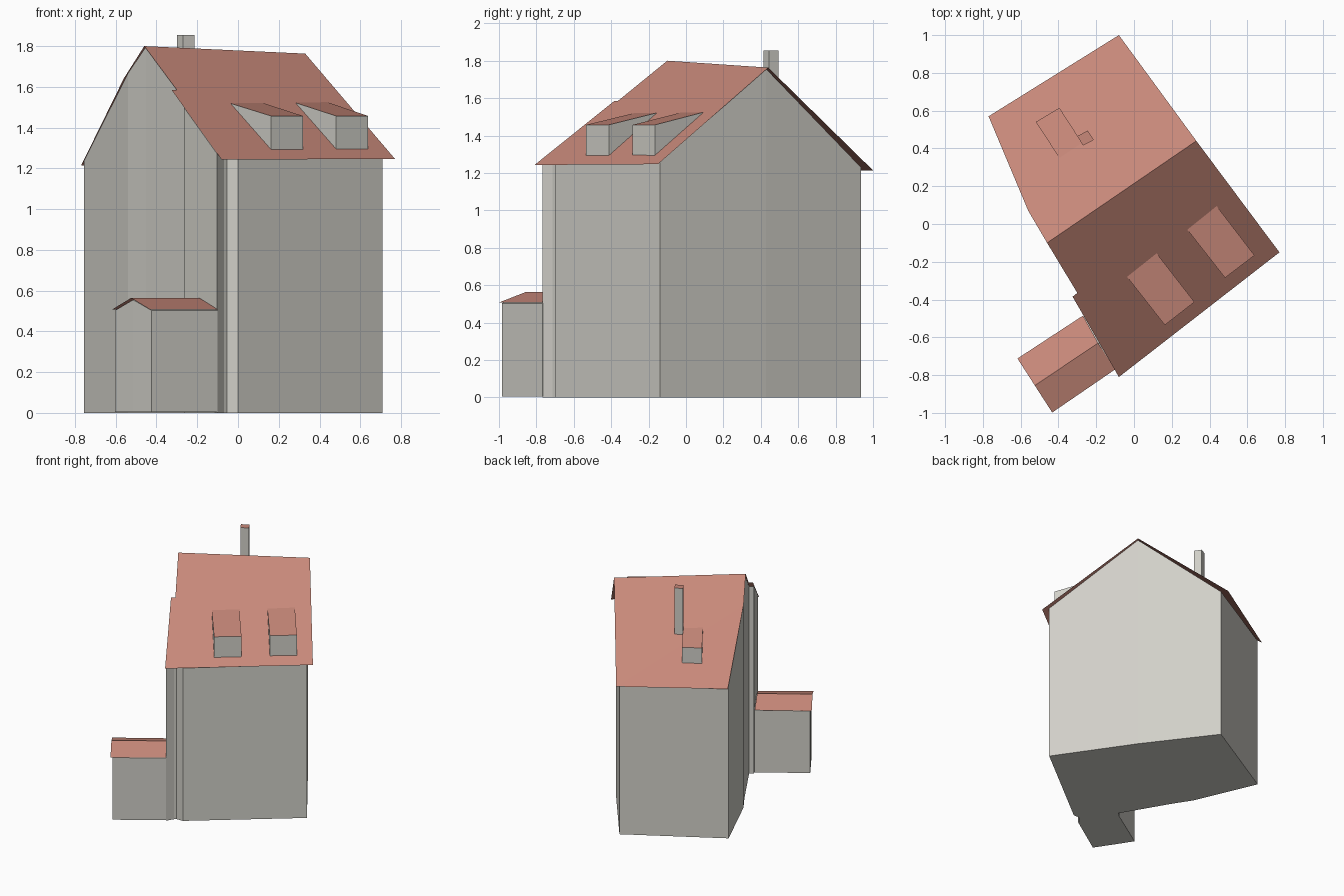
import bpy
import bmesh

cube = bpy.data.objects.get("Cube")
if cube:
    bpy.data.objects.remove(cube, do_unlink=True)


def material(name, rgb):
    m = bpy.data.materials.new(name)
    m.use_nodes = True
    m.diffuse_color = (*rgb, 1)
    m.node_tree.nodes["Principled BSDF"].inputs["Base Color"].default_value = (*rgb, 1)
    return m


PLASTER = material("grey_plaster", (0.64, 0.63, 0.58))
TILE = material("red_tile", (0.58, 0.25, 0.195))


def roof_z(x, y):
    """Height of the main roof: the lower of its two slopes."""
    front = 1.80 - 0.70 * ((x + 0.46) * 0.61 - (y + 0.10) * 0.795)
    back = 1.80 - 0.80 * (-(x + 0.46) * 0.529 + (y + 0.10) * 0.849)
    return min(front, back)


def build(name, verts, faces, mats, tiled=(), solid=True):
    """Make an object; faces listed in tiled get the second material."""
    bm = bmesh.new()
    vs = [bm.verts.new(v) for v in verts]
    for i, f in enumerate(faces):
        face = bm.faces.new([vs[k] for k in f])
        face.material_index = 1 if i in tiled else 0
    if solid:
        bmesh.ops.recalc_face_normals(bm, faces=bm.faces[:])
    else:
        for f in bm.faces:
            f.normal_update()
            if f.normal.z < 0:
                f.normal_flip()
    bmesh.ops.triangulate(bm, faces=[f for f in bm.faces if len(f.verts) > 4])
    mesh = bpy.data.meshes.new(name)
    bm.to_mesh(mesh)
    bm.free()
    for m in mats:
        mesh.materials.append(m)
    ob = bpy.data.objects.new(name, mesh)
    bpy.context.collection.objects.link(ob)
    return ob


def prism(name, plan, z0, tops, caps, mats=(PLASTER,), tiled=()):
    """Walls over a plan outline, with a height per corner; caps close the top."""
    n = len(plan)
    verts = [(x, y, z0) for x, y in plan]
    verts += [(x, y, z) for (x, y), z in zip(plan, tops)]
    faces = [[n + k for k in c] for c in caps]
    faces.append(list(range(n)))
    faces += [(i, (i + 1) % n, n + (i + 1) % n, n + i) for i in range(n)]
    return build(name, verts, faces, mats, tiled)


# House walls, starting and splitting at the two ridge ends;
# the side wall steps out beside the porch and the front corner is notched
plan = [(-0.452, -0.095), (-0.235, -0.465), (-0.265, -0.485), (-0.103, -0.768),
        (-0.069, -0.713), (-0.054, -0.70), (0, -0.70), (0.71, -0.14),
        (0.32, 0.428), (-0.064, 0.935), (-0.755, 0.538), (-0.54, 0.042)]
tops = [roof_z(x, y) - 0.004 for x, y in plan]
tops[9] -= 0.03
prism("house_walls", plan, 0, tops, [list(range(9)), [8, 9, 10, 11, 0]])

# Main roof, two thin slopes sharing the ridge
edge = [(-0.46, -0.10), (0.33, 0.44), (0.77, -0.15), (-0.08, -0.81),
        (-0.325, -0.385), (-0.30, -0.365), (-0.08, 1.0), (-0.77, 0.57),
        (-0.56, 0.07)]
build("main_roof", [(x, y, roof_z(x, y)) for x, y in edge],
      [[0, 5, 4, 3, 2, 1], [0, 1, 6, 7, 8]], [TILE], solid=False)


# Dormers: plaster front and cheeks, tiled lean-to top
def dormer(name, front_a, front_b, back_b, back_a, top):
    low = [(x, y, roof_z(x, y)) for x, y in (front_a, front_b)]
    high = [(x, y, top) for x, y in (front_a, front_b)]
    back = [(x, y, roof_z(x, y)) for x, y in (back_b, back_a)]
    build(name, low + high + back,
          [(2, 3, 4, 5), (0, 1, 3, 2), (1, 4, 3), (0, 2, 5), (0, 5, 4, 1)],
          [PLASTER, TILE], tiled=(0,))


dormer("front_dormer_right", (0.163, -0.535), (0.32, -0.413), (0.12, -0.155), (-0.037, -0.28), 1.457)
dormer("front_dormer_left", (0.482, -0.285), (0.638, -0.166), (0.438, 0.095), (0.282, -0.03), 1.457)
dormer("back_dormer", (-0.52, 0.54), (-0.395, 0.615), (-0.275, 0.43), (-0.395, 0.35), 1.465)

# Chimney with tiled cap
prism("chimney", [(-0.30, 0.465), (-0.245, 0.495), (-0.213, 0.445), (-0.27, 0.415)],
      1.45, [1.855] * 4, [[0, 1, 2, 3]], (PLASTER, TILE), tiled=(0,))

# Side porch with its own small gabled roof
prism("porch_walls",
      [(-0.603, -0.713), (-0.515, -0.85), (-0.425, -0.985),
       (-0.10, -0.768), (-0.185, -0.628), (-0.262, -0.492)],
      0.005, [0.503, 0.555, 0.503, 0.503, 0.555, 0.503],
      [[0, 1, 4, 5], [1, 2, 3, 4]])
build("porch_roof",
      [(-0.617, -0.712, 0.508), (-0.27, -0.485, 0.508), (-0.19, -0.63, 0.564),
       (-0.525, -0.855, 0.564), (-0.433, -0.998, 0.508), (-0.10, -0.77, 0.508)],
      [[0, 1, 2, 3], [3, 2, 5, 4]], [TILE], solid=False)
